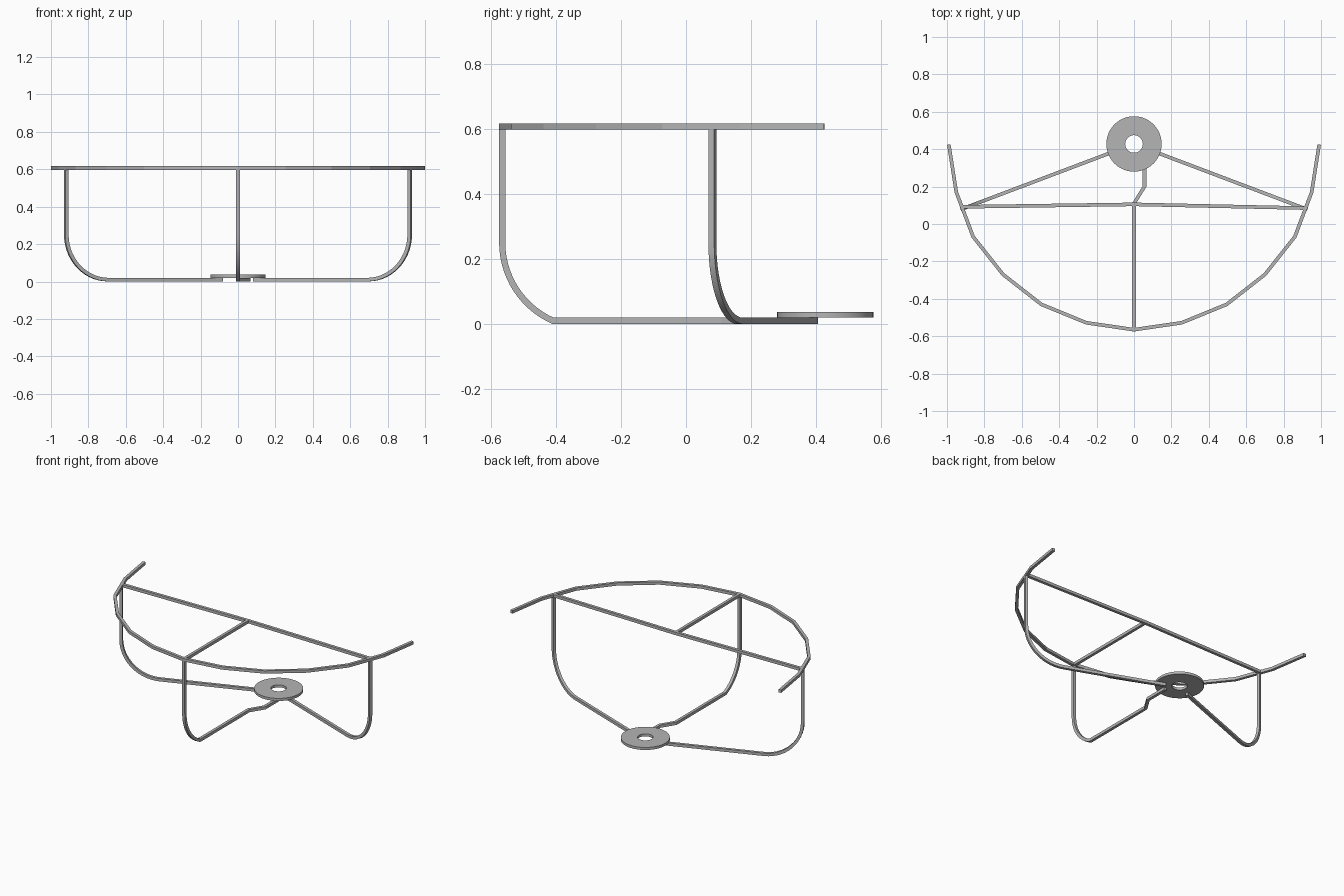
import bpy, bmesh, math
from mathutils import Vector

cube = bpy.data.objects.get("Cube")
if cube:
    bpy.data.objects.remove(cube, do_unlink=True)

steel = bpy.data.materials.new("grey steel")
steel.use_nodes = True
GREY = (0.46, 0.46, 0.46, 1)
steel.diffuse_color = GREY
steel.node_tree.nodes["Principled BSDF"].inputs["Base Color"].default_value = GREY

BAR = 0.019
TOP = 0.607     # centre height of the rim bars
LOW = 0.01      # centre height of the foot bars
BEND = 0.25     # height where the legs start to curve
HUB = Vector((0, 0.428, 0))
Z = Vector((0, 0, 1))


def finish(name, bm):
    bmesh.ops.recalc_face_normals(bm, faces=bm.faces)
    mesh = bpy.data.meshes.new(name)
    bm.to_mesh(mesh)
    bm.free()
    mesh.materials.append(steel)
    obj = bpy.data.objects.new(name, mesh)
    bpy.context.collection.objects.link(obj)
    return obj


def bar(name, path, normal):
    """Square bar with mitred corners along a path lying in the plane of normal."""
    path = [Vector(p) for p in path]
    bm = bmesh.new()
    rings = []
    for i, p in enumerate(path):
        before = (p - path[i - 1]).normalized() if i else None
        after = (path[i + 1] - p).normalized() if i < len(path) - 1 else None
        before, after = before or after, after or before
        side = normal.cross(before + after).normalized()
        side /= side.dot(normal.cross(after))
        h = BAR / 2
        rings.append([bm.verts.new(p + side * a * h + normal * b * h)
                      for a, b in ((1, 1), (-1, 1), (-1, -1), (1, -1))])
    for r, s in zip(rings, rings[1:]):
        for k in range(4):
            j = (k + 1) % 4
            bm.faces.new((r[k], r[j], s[j], s[k]))
    bm.faces.new(rings[0])
    bm.faces.new(rings[-1])
    return finish(name, bm)


def leg(name, top, end, sweep):
    """Post that drops, curves inward through the sweep angle and runs to end."""
    foot = Vector((top[0], top[1], 0))
    inward = (Vector(end) - foot)
    inward.z = 0
    inward.normalize()
    radius = (BEND - LOW) / math.sin(sweep)
    path = [foot + Z * (TOP - BAR / 2)]
    steps = 14
    for i in range(steps + 1):
        a = sweep * i / steps
        path.append(foot + inward * radius * (1 - math.cos(a))
                    + Z * (BEND - radius * math.sin(a)))
    path.append(Vector((end[0], end[1], LOW)))
    return bar(name, path, inward.cross(Z).normalized())


# Faceted curved rim, mirrored from one half
half = [(0.99, 0.425), (0.95, 0.17), (0.86, -0.068), (0.70, -0.27), (0.495, -0.43), (0.255, -0.528)]
outline = [(-x, y) for x, y in half] + [(0, -0.565)] + half[::-1]
bar("curved_rim", [(x, y, TOP) for x, y in outline], Z)

# Straight braces across the rim
bar("cross_brace", [(-0.92, 0.092, TOP), (0, 0.105, TOP), (0.92, 0.085, TOP)], Z)
bar("middle_brace", [(0, -0.56, TOP), (0, 0.1, TOP)], Z)

# Side legs, aimed at the hub
for name, s in (("left_leg", 1), ("right_leg", -1)):
    top = Vector((s * 0.918, 0.081, 0))
    end = HUB + (top - HUB).normalized() * 0.09
    leg(name, top, end, math.radians(90))

# Front leg and its offset foot that steps around to the hub
leg("front_leg", (0, -0.565), (0, 0.11, 0), math.radians(66))
bar("front_leg_foot", [(0, 0.1, LOW), (0, 0.11, LOW), (0.056, 0.2, LOW), (0.056, 0.36, LOW)], Z)

# Flat hub ring
bm = bmesh.new()
SEG = 48
levels = [(0.148, 0.02), (0.148, 0.037), (0.047, 0.037), (0.047, 0.02)]
loops = []
for r, z in levels:
    loops.append([bm.verts.new(HUB + Vector((r * math.cos(t), r * math.sin(t), z)))
                  for t in (2 * math.pi * i / SEG for i in range(SEG))])
for k in range(4):
    a, b = loops[k], loops[(k + 1) % 4]
    for i in range(SEG):
        j = (i + 1) % SEG
        bm.faces.new((a[i], a[j], b[j], b[i]))
finish("hub_ring", bm)

# Smooth the curved parts, keeping the square edges crisp
bpy.ops.object.select_all(action="DESELECT")
for name in ("hub_ring", "left_leg", "right_leg", "front_leg"):
    obj = bpy.data.objects[name]
    obj.select_set(True)
    bpy.context.view_layer.objects.active = obj
bpy.ops.object.shade_smooth_by_angle(angle=math.radians(12))
